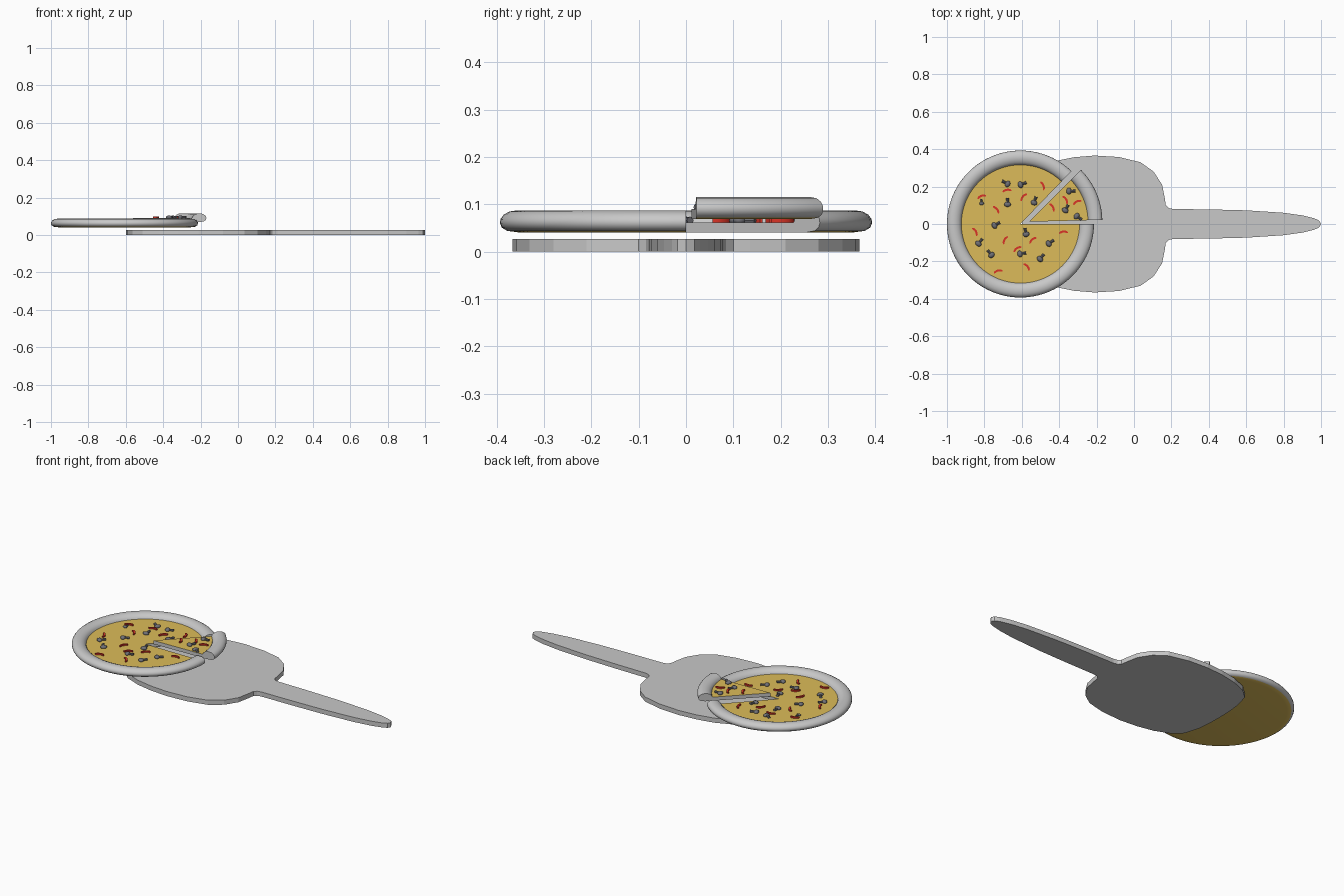
import bpy, bmesh, math
from mathutils import Matrix, Vector

if "Cube" in bpy.data.objects:
    bpy.data.objects.remove(bpy.data.objects["Cube"])

def mat(name, r, g, b):
    m = bpy.data.materials.new(name)
    m.diffuse_color = (r, g, b, 1)
    m.use_nodes = True
    m.node_tree.nodes["Principled BSDF"].inputs["Base Color"].default_value = m.diffuse_color
    return m

GREY = mat("plain grey", 0.58, 0.58, 0.58)
CHEESE = mat("cheese yellow", 0.72, 0.50, 0.10)
RED = mat("pepper red", 0.70, 0.035, 0.02)
DARK = mat("mushroom grey", 0.16, 0.16, 0.18)

def finish(bm, name, mats, smooth=True):
    bmesh.ops.recalc_face_normals(bm, faces=bm.faces[:])
    me = bpy.data.meshes.new(name)
    bm.to_mesh(me)
    bm.free()
    for m in mats:
        me.materials.append(m)
    ob = bpy.data.objects.new(name, me)
    bpy.context.collection.objects.link(ob)
    if smooth:
        bpy.ops.object.select_all(action='DESELECT')
        ob.select_set(True)
        bpy.context.view_layer.objects.active = ob
        bpy.ops.object.shade_smooth_by_angle(angle=math.radians(40))
    return ob

# Serving board: half outline mirrored in y, then extruded
half = [(0.99, 0.018), (0.965, 0.03), (0.9, 0.046), (0.8, 0.06), (0.6, 0.073),
        (0.4, 0.078), (0.21, 0.08), (0.185, 0.085), (0.17, 0.1), (0.165, 0.135),
        (0.15, 0.21), (0.105, 0.28), (0.035, 0.33), (-0.08, 0.358), (-0.21, 0.366),
        (-0.32, 0.357), (-0.42, 0.337), (-0.51, 0.3), (-0.565, 0.25),
        (-0.59, 0.16), (-0.598, 0.08)]
outline = [(1.0, 0)] + half + [(-0.6, 0)] + [(x, -y) for x, y in reversed(half)]
bm = bmesh.new()
base = bm.faces.new([bm.verts.new((x, y, 0)) for x, y in outline])
ext = bmesh.ops.extrude_face_region(bm, geom=[base])
bmesh.ops.translate(bm, vec=(0, 0, 0.027),
                    verts=[v for v in ext["geom"] if isinstance(v, bmesh.types.BMVert)])
finish(bm, "serving_board", [GREY], False)

# Pizza cross-section (radius, height), from the top centre round the rim to the base
PROFILE = [(0, .062), (.316, .062), (.320, .071), (.330, .080), (.345, .086), (.358, .087),
           (.373, .085), (.385, .078), (.392, .069), (.393, .060), (.389, .051),
           (.378, .044), (.355, .041), (0, .041)]
CHEESE_BANDS = {0, 11, 12}

def wedge(name, a0, a1, steps, centre, lift):
    """Sweep the cross-section through part of a turn, with closed cut faces."""
    bm = bmesh.new()
    cx, cy = centre
    axis = {i: bm.verts.new((cx, cy, PROFILE[i][1] + lift)) for i in (0, len(PROFILE) - 1)}
    rings = []
    for s in range(steps + 1):
        a = math.radians(a0 + (a1 - a0) * s / steps)
        rings.append([axis[i] if i in axis else
                      bm.verts.new((cx + r * math.cos(a), cy + r * math.sin(a), z + lift))
                      for i, (r, z) in enumerate(PROFILE)])
    for p, q in zip(rings, rings[1:]):
        for i in range(len(PROFILE) - 1):
            vs = []
            for v in (p[i], p[i + 1], q[i + 1], q[i]):
                if v not in vs:
                    vs.append(v)
            bm.faces.new(vs).material_index = 1 if i in CHEESE_BANDS else 0
    bm.faces.new(rings[0])
    bm.faces.new(rings[-1])
    return finish(bm, name, [GREY, CHEESE])

LIFT = 0.028
wedge("pizza", 46, 360, 70, (-0.607, 0), 0)
wedge("pizza_slice", 1.5, 45, 12, (-0.562, 0.012), LIFT)

# Mushroom pieces: flattened cap with a short stalk
def mushroom(bm, x, y, deg, lift, size=1.0):
    place = (Matrix.Translation((x, y, 0.066 + lift))
             @ Matrix.Rotation(math.radians(deg), 4, 'Z') @ Matrix.Scale(size, 4))
    bmesh.ops.create_uvsphere(bm, u_segments=12, v_segments=8, radius=1,
                              matrix=place @ Matrix.Diagonal((.014, .018, .010, 1)))
    bmesh.ops.create_cone(bm, cap_ends=True, segments=8, radius1=.006, radius2=.008, depth=.028,
                          matrix=place @ Matrix.Translation((.02, 0, 0))
                          @ Matrix.Rotation(math.pi / 2, 4, 'Y'))

bm = bmesh.new()
for x, y, d in [(-.676, .214, 150), (-.607, .21, 20), (-.676, .105, 90),
                (-.535, .114, 70), (-.746, -.008, 30), (-.577, -.055, 100),
                (-.832, -.105, 50), (-.762, -.166, 130), (-.61, -.16, 10),
                (-.503, -.187, 50), (-.456, -.105, 35)]:
    mushroom(bm, x, y, d, 0)
mushroom(bm, -.815, .11, 90, 0, .7)
finish(bm, "pizza_mushrooms", [DARK])
bm = bmesh.new()
for x, y, d in [(-.348, .176, 0), (-.368, .073, 60), (-.307, .042, -35)]:
    mushroom(bm, x, y, d, LIFT)
finish(bm, "slice_mushrooms", [DARK])

# Pepper strips: thin curved bars
def strip(bm, x, y, deg, lift):
    place = (Matrix.Translation((x, y, 0.061 + lift))
             @ Matrix.Rotation(math.radians(deg), 4, 'Z'))
    rings = []
    for s in range(7):
        a = math.radians(-42 + 14 * s)
        w = .003 if s in (0, 6) else .0055
        rings.append([bm.verts.new(place @ Vector((r * math.sin(a), r * math.cos(a) - .032, z)))
                      for r, z in ((.035 - w, 0), (.035 + w, 0), (.035 + w, .009), (.035 - w, .009))])
    for p, q in zip(rings, rings[1:]):
        for i in range(4):
            j = (i + 1) % 4
            bm.faces.new((p[i], p[j], q[j], q[i]))
    bm.faces.new(rings[0])
    bm.faces.new(rings[-1])

bm = bmesh.new()
for x, y, d in [(-.487, .205, -70), (-.68, .18, 10), (-.815, .148, 20), (-.592, .145, 50),
                (-.735, .078, -50), (-.848, -.04, -60), (-.69, -.085, 60), (-.543, -.085, 40),
                (-.377, -.043, 5), (-.625, -.132, 35), (-.572, -.228, -50), (-.727, -.252, 15)]:
    strip(bm, x, y, d, 0)
finish(bm, "pizza_peppers", [RED])
bm = bmesh.new()
for x, y, d in [(-.436, .09, -60), (-.305, .118, 25), (-.365, .13, -60)]:
    strip(bm, x, y, d, LIFT)
finish(bm, "slice_peppers", [RED])
